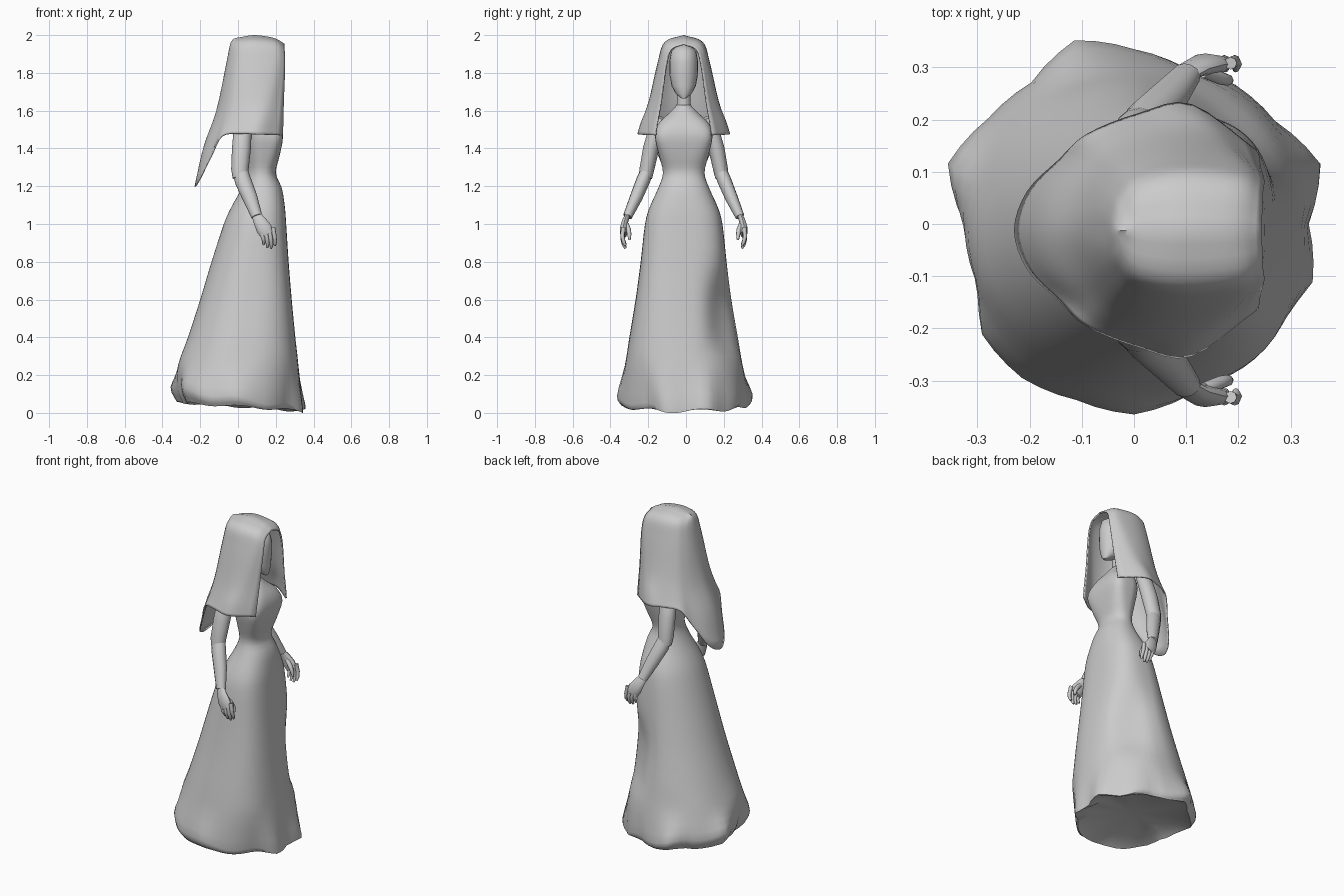
import bpy, bmesh, math
from mathutils import Vector

if "Cube" in bpy.data.objects:
    bpy.data.objects.remove(bpy.data.objects["Cube"])

MID = -0.012  # body centre line in y
grey = bpy.data.materials.new("plain grey")
grey.diffuse_color = (0.6, 0.6, 0.6, 1)
grey.use_nodes = True
grey.node_tree.nodes["Principled BSDF"].inputs["Base Color"].default_value = grey.diffuse_color


def spline(pts, n):
    """Smooth path through the points, n steps per span."""
    p = [Vector(q) for q in pts]
    p = [2 * p[0] - p[1]] + p + [2 * p[-1] - p[-2]]
    out = []
    for i in range(1, len(p) - 2):
        a, b, c, d = p[i - 1:i + 3]
        for k in range(n):
            t = k / n
            out.append(0.5 * (2 * b + (c - a) * t + (2 * a - 5 * b + 4 * c - d) * t * t
                              + (3 * b - a - 3 * c + d) * t ** 3))
    return out + [p[-2]]


def make(name, rows, closed=True, caps=False, angle=50):
    """Skin a stack of equal-length rows of points."""
    bm = bmesh.new()
    vs = [[bm.verts.new(p) for p in r] for r in rows]
    n = len(rows[0])
    for r0, r1 in zip(vs, vs[1:]):
        for i in range(n if closed else n - 1):
            j = (i + 1) % n
            bm.faces.new((r0[i], r0[j], r1[j], r1[i]))
    if caps:
        bm.faces.new(vs[0])
        bm.faces.new(vs[-1][::-1])
    bmesh.ops.remove_doubles(bm, verts=bm.verts, dist=1e-5)
    bmesh.ops.recalc_face_normals(bm, faces=bm.faces)
    me = bpy.data.meshes.new(name)
    bm.to_mesh(me)
    bm.free()
    ob = bpy.data.objects.new(name, me)
    bpy.context.collection.objects.link(ob)
    me.materials.append(grey)
    bpy.ops.object.select_all(action='DESELECT')
    ob.select_set(True)
    bpy.context.view_layer.objects.active = ob
    bpy.ops.object.shade_smooth_by_angle(angle=math.radians(angle))
    return ob


def tube(name, path, radii, n=10, squash=1.0):
    """Tapered limb along a path; squash flattens it in y."""
    path = [Vector(p) for p in path]
    rows = []
    for i, p in enumerate(path):
        d = (path[min(i + 1, len(path) - 1)] - path[max(i - 1, 0)]).normalized()
        u = Vector((0, 1, 0)) - d * d.y
        u.normalize()
        w = d.cross(u)
        rows.append([p + radii[i] * (w * math.cos(a) + u * squash * math.sin(a))
                     for a in (2 * math.pi * k / n for k in range(n))])
    return make(name, rows, caps=True)


# Dress: z, back x, front x, half width, squareness of the front
SECTIONS = [(1.63, .07, .15, .036, 2), (1.585, .05, .185, .08, 2.2), (1.53, .03, .222, .135, 3.2),
            (1.46, .025, .238, .152, 4.5), (1.36, .04, .22, .13, 3.2), (1.27, .05, .20, .11, 2.3),
            (1.19, .02, .232, .135, 2.3), (1.09, -.035, .248, .18, 2.6), (1.0, -.075, .255, .205, 2.8),
            (.8, -.14, .268, .228, 3), (.6, -.2, .285, .255, 3), (.4, -.265, .304, .288, 2.8),
            (.25, -.318, .32, .312, 2.5)]
# Uneven hem radius every 18 degrees, starting at the front
HEM = [.335, .375, .335, .33, .315, .335, .37, .335, .345, .375,
       .325, .31, .36, .365, .355, .365, .345, .335, .325, .36]
N = 60
columns = []
for k in range(N):
    a = 2 * math.pi * k / N
    c, s = math.cos(a), math.sin(a)
    col = []
    for z, xb, xf, ry, sq in SECTIONS:
        e = 2 / (sq if c > 0 else 2)
        x = (xb + xf) / 2 + (xf - xb) / 2 * math.copysign(abs(c) ** e, c)
        y = MID + ry * math.copysign(abs(s) ** e, s)
        # Fold pressed into the front left of the skirt
        d = math.atan2(y, x) - math.radians(45)
        pull = .075 * math.exp(-(d / .4) ** 2 - ((z - .5) / .2) ** 2)
        col.append((x - .7 * pull, y - .7 * pull, z))
    f = k * len(HEM) / N
    i = int(f)
    r = HEM[i] + (HEM[(i + 1) % len(HEM)] - HEM[i]) * (f - i)
    ripple = .012 * math.sin(7 * a)
    col.append((r * c, r * s, .08 - .05 * c + ripple))
    col.append((.94 * r * c + .01, .94 * r * s, .033 - .022 * c + ripple * .6))
    # the hem turns under and closes below
    columns.append(spline(col, 3) + [Vector((.75 * r * c, .75 * r * s, .065 - .01 * c)),
                                     Vector((0, 0, .085))])
make("dress", list(zip(*columns)), angle=60)

# Veil: half rows from the front edge round to the middle of the back
VEIL = [
    [(.245, 0, 1.955), (.19, 0, 1.985), (.09, 0, 2.0), (.02, 0, 1.99), (0, 0, 1.987), (-.015, 0, 1.983),
     (-.025, 0, 1.98)],
    [(.247, .068, 1.925), (.2, .09, 1.955), (.09, .1, 1.965), (.01, .085, 1.96), (-.025, .055, 1.95),
     (-.037, .028, 1.95), (-.042, 0, 1.95)],
    [(.25, .095, 1.84), (.2, .126, 1.86), (.09, .137, 1.86), (0, .117, 1.86), (-.04, .08, 1.85),
     (-.06, .04, 1.84), (-.064, 0, 1.84)],
    [(.243, .122, 1.65), (.16, .178, 1.65), (.06, .18, 1.66), (-.03, .155, 1.64), (-.075, .11, 1.62),
     (-.105, .055, 1.6), (-.115, 0, 1.6)],
    [(.24, .143, 1.53), (.125, .222, 1.54), (.03, .21, 1.54), (-.06, .175, 1.53), (-.11, .13, 1.48),
     (-.165, .07, 1.42), (-.182, 0, 1.41)],
    [(.238, .152, 1.47), (.11, .242, 1.475), (.01, .225, 1.48), (-.09, .185, 1.465), (-.145, .135, 1.36),
     (-.205, .075, 1.24), (-.23, 0, 1.2)],
]
rows = []
for half in VEIL:
    full = half + [(x, -y, z) for x, y, z in reversed(half[:-1])]
    rows.append(spline([(x, y + MID, z) for x, y, z in full], 4))
veil_cols = [spline(c, 4) for c in zip(*rows)]
veil = make("veil", list(zip(*veil_cols)), closed=False)
mod = veil.modifiers.new("thickness", 'SOLIDIFY')
mod.thickness = .008
mod.offset = -1

# Head with a narrow chin, and neck
HEAD = [(1.665, .2, .012, .012), (1.69, .175, .045, .042), (1.73, .155, .068, .064),
        (1.79, .14, .088, .075), (1.86, .135, .094, .076), (1.915, .13, .085, .066), (1.95, .12, .035, .028)]
make("head", [[(x + rx * math.cos(a), MID + ry * math.sin(a), z)
               for a in (2 * math.pi * k / 20 for k in range(20))]
              for z, x, rx, ry in HEAD], caps=True)
tube("neck", [(.1, MID, 1.58), (.105, MID, 1.66), (.11, MID, 1.76)], [.042, .036, .036], 14)

# Arms and hands
for side, tag in ((1, "left"), (-1, "right")):
    def at(x, y, z):
        return (x, MID + side * y, z)
    tube(tag + "_upper_arm", [at(.04, .115, 1.56), at(.025, .145, 1.5), at(.018, .173, 1.4),
                              at(.01, .195, 1.29), at(.013, .203, 1.245)],
         [.03, .048, .05, .046, .042], 12, .85)
    tube(tag + "_forearm", [at(.012, .195, 1.28), at(.026, .215, 1.23), at(.063, .252, 1.14),
                            at(.1, .297, 1.04)], [.04, .044, .04, .029], 12, .85)
    tube(tag + "_hand", [at(.098, .297, 1.045), at(.115, .31, 1.015), at(.138, .318, .975),
                         at(.155, .318, .945)], [.026, .034, .042, .036], 12, .5)
    # Fingers from back to front, then the thumb
    for i in range(4):
        kx, kz = .125 + .02 * i, .94 + .009 * i
        tip = .875 + (.015, .0, -.004, .01)[i]
        tube(f"{tag}_finger_{i + 1}",
             [at(kx, .32, kz + .015), at(kx + .008, .325, (kz + tip) / 2 + .01),
              at(kx + .012, .318, tip + .02), at(kx + .01, .308, tip)], [.012, .011, .01, .006], 8)
    tube(tag + "_thumb", [at(.135, .305, 1.0), at(.165, .292, .97), at(.18, .288, .945),
                          at(.185, .287, .915)], [.014, .013, .011, .006], 8)
